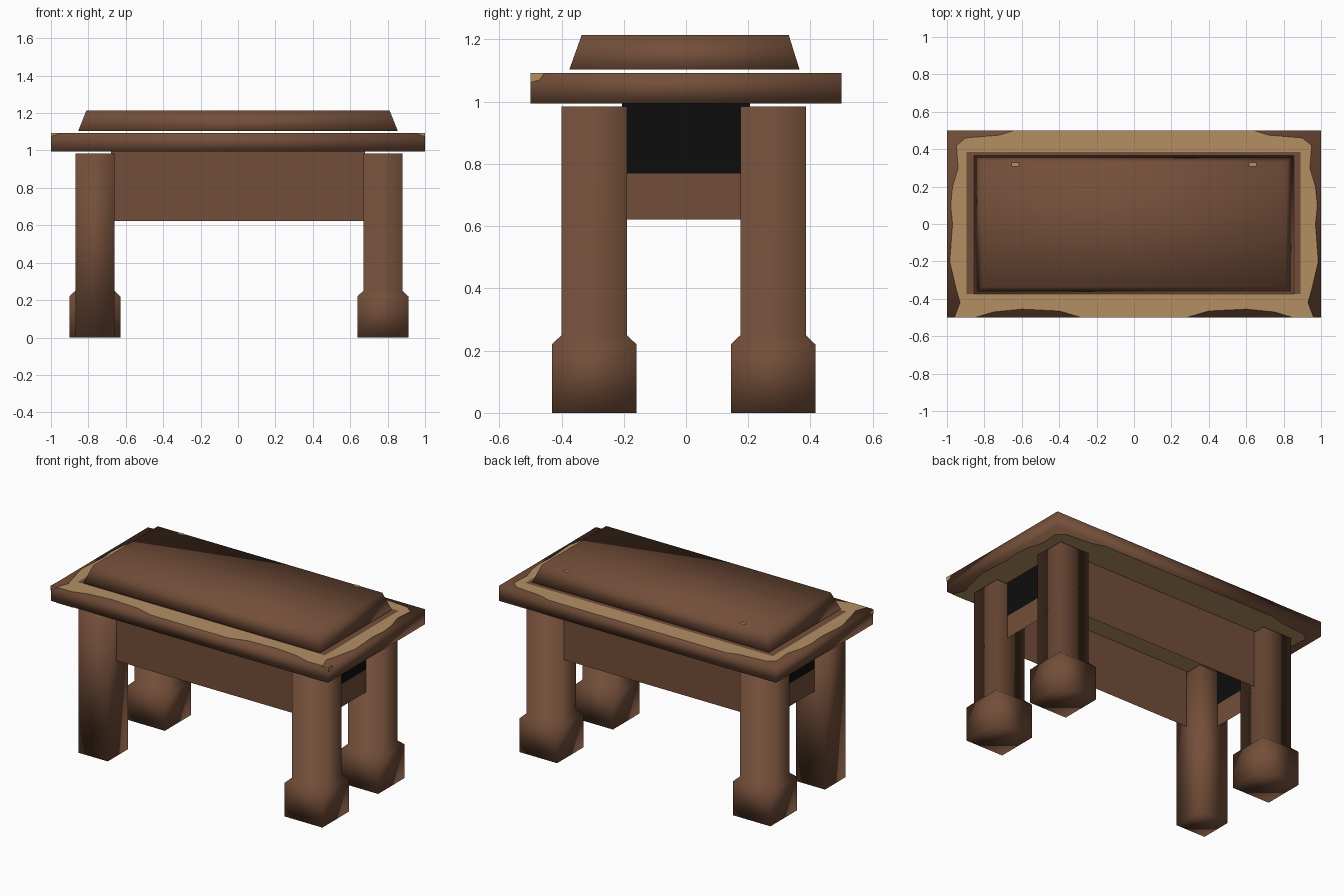
import bpy

if "Cube" in bpy.data.objects:
    bpy.data.objects.remove(bpy.data.objects["Cube"])

def material(name, rgb):
    m = bpy.data.materials.new(name)
    m.diffuse_color = (*rgb, 1)
    m.use_nodes = True
    m.node_tree.nodes["Principled BSDF"].inputs["Base Color"].default_value = m.diffuse_color
    return m

BROWN = material("brown wood", (0.171, 0.076, 0.041))
TAN = material("worn tan wood", (0.456, 0.275, 0.127))
BLACK = material("black panel", (0.004, 0.004, 0.004))

def add(name, verts, faces, mats, smooth=True):
    me = bpy.data.meshes.new(name)
    me.from_pydata(verts, [], faces)
    for m in mats:
        me.materials.append(m)
    for p in me.polygons:
        p.use_smooth = smooth
    ob = bpy.data.objects.new(name, me)
    bpy.context.collection.objects.link(ob)
    return ob

def loft(name, rings, mat):
    """Closed solid through rectangles (x0, x1, y0, y1, z), bottom to top."""
    verts, faces = [], [(3, 2, 1, 0)]
    for x0, x1, y0, y1, z in rings:
        verts += [(x0, y0, z), (x1, y0, z), (x1, y1, z), (x0, y1, z)]
    for r in range(len(rings) - 1):
        for i in range(4):
            a, b = r * 4 + i, r * 4 + (i + 1) % 4
            faces.append((a, b, b + 4, a + 4))
    n = len(verts)
    faces.append((n - 4, n - 3, n - 2, n - 1))
    return add(name, verts, faces, [mat])

def plate(name, pts, mat):
    return add(name, pts, [tuple(range(len(pts)))], [mat], smooth=False)

def rect(x0, x1, y0, y1, z):
    return [(x0, y0, z), (x1, y0, z), (x1, y1, z), (x0, y1, z)]

# Table top slab and the raised, tapered block floating just above it
loft("top_slab", [(-1, 1, -0.5, 0.5, 0.995), (-1, 1, -0.5, 0.5, 1.093)], BROWN)
loft("raised_block", [(-0.855, 0.855, -0.375, 0.365, 1.103),
                      (-0.81, 0.81, -0.335, 0.33, 1.215)], BROWN)

# Worn tan border with a ragged outline, above and below the slab
half = [(0.28, -0.5), (0.4, -0.465), (0.6, -0.455), (0.75, -0.47), (0.85, -0.5),
        (0.96, -0.5), (0.93, -0.42), (0.95, -0.35), (0.985, -0.2), (0.97, 0.0),
        (0.98, 0.1), (0.97, 0.2), (0.94, 0.3), (0.95, 0.42), (0.9, 0.46),
        (0.72, 0.475), (0.64, 0.5)]
outline = half + [(-x, y) for x, y in reversed(half)]
plate("worn_border_top", [(x, y, 1.095) for x, y in outline], TAN)
plate("worn_border_bottom", [(x, y, 0.993) for x, y in reversed(outline)], TAN)
plate("inner_top_panel", rect(-0.895, 0.89, -0.375, 0.385, 1.097), BROWN)

# Worn chips on the slab corners and the raised block
for s, side in ((-1, "left"), (1, "right")):
    plate(f"{side}_front_chip", [(s, -0.502, 1.093), (s * 0.945, -0.502, 1.093),
                                 (s, -0.502, 1.075)], TAN)
    plate(f"{side}_end_chip", [(s * 1.0, -0.5, 1.093), (s * 1.0, -0.455, 1.093),
                               (s * 1.0, -0.47, 1.07), (s * 1.0, -0.5, 1.062)],
          TAN).location.x = s * 0.002
    c = s * 0.635
    plate(f"{side}_block_chip", rect(c - 0.02, c + 0.02, 0.308, 0.33, 1.217), TAN)

# Legs: three have a wide foot, the front left one is plain
for xn, cx in (("left", -0.765), ("right", 0.775)):
    for yn, cy in (("front", -0.295), ("back", 0.28)):
        profile = [(0.136, 0), (0.136, 0.22), (0.105, 0.25), (0.105, 0.985)]
        if (xn, yn) == ("left", "front"):
            profile = [(0.105, 0), (0.105, 0.985)]
        loft(f"{yn}_{xn}_leg",
             [(cx - w, cx + w, cy - w, cy + w, z) for w, z in profile], BROWN)

# Thin apron panels between the legs; end panels are black above z = 0.77
for name, y in (("front_apron", -0.31), ("back_apron", 0.3)):
    plate(name, [(-0.68, y, 0.622), (0.68, y, 0.622), (0.68, y, 0.995), (-0.68, y, 0.995)], BROWN)
for name, x in (("left_apron", -0.795), ("right_apron", 0.8)):
    verts = [(x, y, z) for z in (0.622, 0.77, 0.995) for y in (-0.205, 0.205)]
    ob = add(name, verts, [(0, 1, 3, 2), (2, 3, 5, 4)], [BROWN, BLACK], smooth=False)
    for p in ob.data.polygons:
        p.material_index = int(p.center.z > 0.77)
